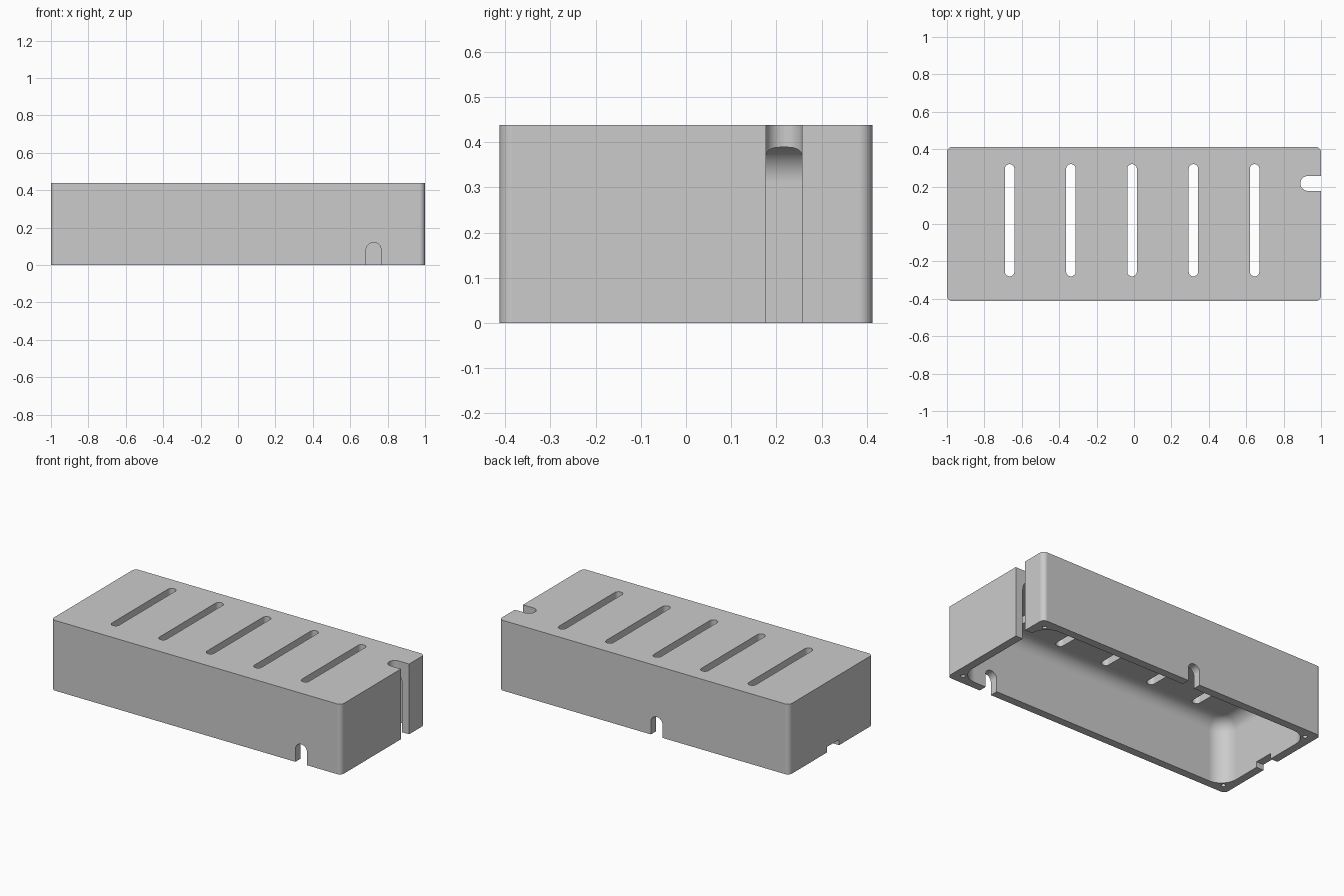
import bpy
import bmesh
from math import pi, sin, cos
from mathutils import Matrix, Vector

if "Cube" in bpy.data.objects:
    bpy.data.objects.remove(bpy.data.objects["Cube"], do_unlink=True)

LENGTH, WIDTH, HEIGHT = 2.0, 0.825, 0.438
WALL, CEILING = 0.05, 0.392
CORNER, INNER_CORNER, FILLET = 0.03, 0.105, 0.08

grey = bpy.data.materials.new("light_grey_plastic")
grey.use_nodes = True
COLOUR = (0.6, 0.6, 0.6, 1)
grey.diffuse_color = COLOUR
grey.node_tree.nodes["Principled BSDF"].inputs["Base Color"].default_value = COLOUR


def rounded_rect(w, d, r, steps=10):
    """Outline of a rounded rectangle centred on the origin."""
    points = []
    for k, (sx, sy) in enumerate([(1, 1), (-1, 1), (-1, -1), (1, -1)]):
        for i in range(steps + 1):
            a = (k + i / steps) * pi / 2
            points.append((sx * (w / 2 - r) + r * cos(a),
                           sy * (d / 2 - r) + r * sin(a)))
    return points


def loft(name, sections, matrix=Matrix()):
    """Solid skinned through (outline, height) sections."""
    bm = bmesh.new()
    rings = [[bm.verts.new((x, y, z)) for x, y in outline] for outline, z in sections]
    for low, high in zip(rings, rings[1:]):
        for i in range(len(low)):
            j = (i + 1) % len(low)
            bm.faces.new((low[i], low[j], high[j], high[i]))
    bm.faces.new(rings[0][::-1])
    bm.faces.new(rings[-1])
    bmesh.ops.remove_doubles(bm, verts=bm.verts, dist=1e-5)
    bmesh.ops.transform(bm, matrix=matrix, verts=bm.verts)
    bmesh.ops.recalc_face_normals(bm, faces=bm.faces)
    mesh = bpy.data.meshes.new(name)
    bm.to_mesh(mesh)
    bm.free()
    mesh.materials.append(grey)
    obj = bpy.data.objects.new(name, mesh)
    bpy.context.collection.objects.link(obj)
    return obj


def prism(name, outline, z0, z1, matrix=Matrix()):
    return loft(name, [(outline, z0), (outline, z1)], matrix)


def apply(obj):
    bpy.ops.object.select_all(action="DESELECT")
    obj.select_set(True)
    bpy.context.view_layer.objects.active = obj
    bpy.ops.object.modifier_apply(modifier=obj.modifiers[0].name)


def cut(obj, cutter):
    mod = obj.modifiers.new("cut", "BOOLEAN")
    mod.operation = "DIFFERENCE"
    mod.solver = "EXACT"
    mod.object = cutter
    cutter.hide_render = True
    apply(obj)
    bpy.data.objects.remove(cutter, do_unlink=True)


# Outer shell
cover = prism("enclosure_cover", rounded_rect(LENGTH, WIDTH, CORNER), 0, HEIGHT)

# Open cavity with a rounded ceiling edge
inner_w, inner_d = LENGTH - 2 * WALL, WIDTH - 2 * WALL
sections = [(rounded_rect(inner_w, inner_d, INNER_CORNER), -0.1)]
for i in range(11):
    a = i / 10 * pi / 2
    inset = FILLET * (1 - cos(a))
    outline = rounded_rect(inner_w - 2 * inset, inner_d - 2 * inset, INNER_CORNER - inset)
    sections.append((outline, CEILING - FILLET * (1 - sin(a))))
cut(cover, loft("cavity_cutter", sections))

# Vent slots in the top
for i in range(-2, 3):
    place = Matrix.Translation((-0.01 + i * 0.3275, 0.02, 0))
    cut(cover, prism("vent_cutter", rounded_rect(0.05, 0.6, 0.0249), 0.3, 0.6, place))

# Full height cable slot in the end wall
cut(cover, prism("cable_slot_cutter", rounded_rect(0.4, 0.08, 0.0399), -0.1, 0.6,
                 Matrix.Translation((1.09, 0.217, 0))))

# Arched cable openings in the long walls
upright = Matrix.Rotation(pi / 2, 4, "X")
for x, side in ((0.725, -1), (-0.087, 1)):
    place = Matrix.Translation((x, side * WIDTH / 2, 0)) @ upright
    cut(cover, prism("arch_cutter", rounded_rect(0.08, 0.24, 0.0399), -0.1, 0.1, place))

# Low notch in the other end wall
cut(cover, prism("notch_cutter", rounded_rect(0.2, 0.12, 0.001, 1), -0.1, 0.035,
                 Matrix.Translation((-1, -0.02, 0))))

# Screw holes in the rim corners
for sx in (-1, 1):
    for sy in (-1, 1):
        place = Matrix.Translation((sx * (LENGTH / 2 - 0.062), sy * (WIDTH / 2 - 0.062), 0))
        cut(cover, prism("screw_hole_cutter", rounded_rect(0.026, 0.026, 0.0129, 4),
                         -0.1, 0.2, place))

# Smooth curves, crisp edges and flat panels
bpy.ops.object.shade_smooth_by_angle(angle=pi / 6)
weighted = cover.modifiers.new("flat_panels", "WEIGHTED_NORMAL")
weighted.keep_sharp = True
